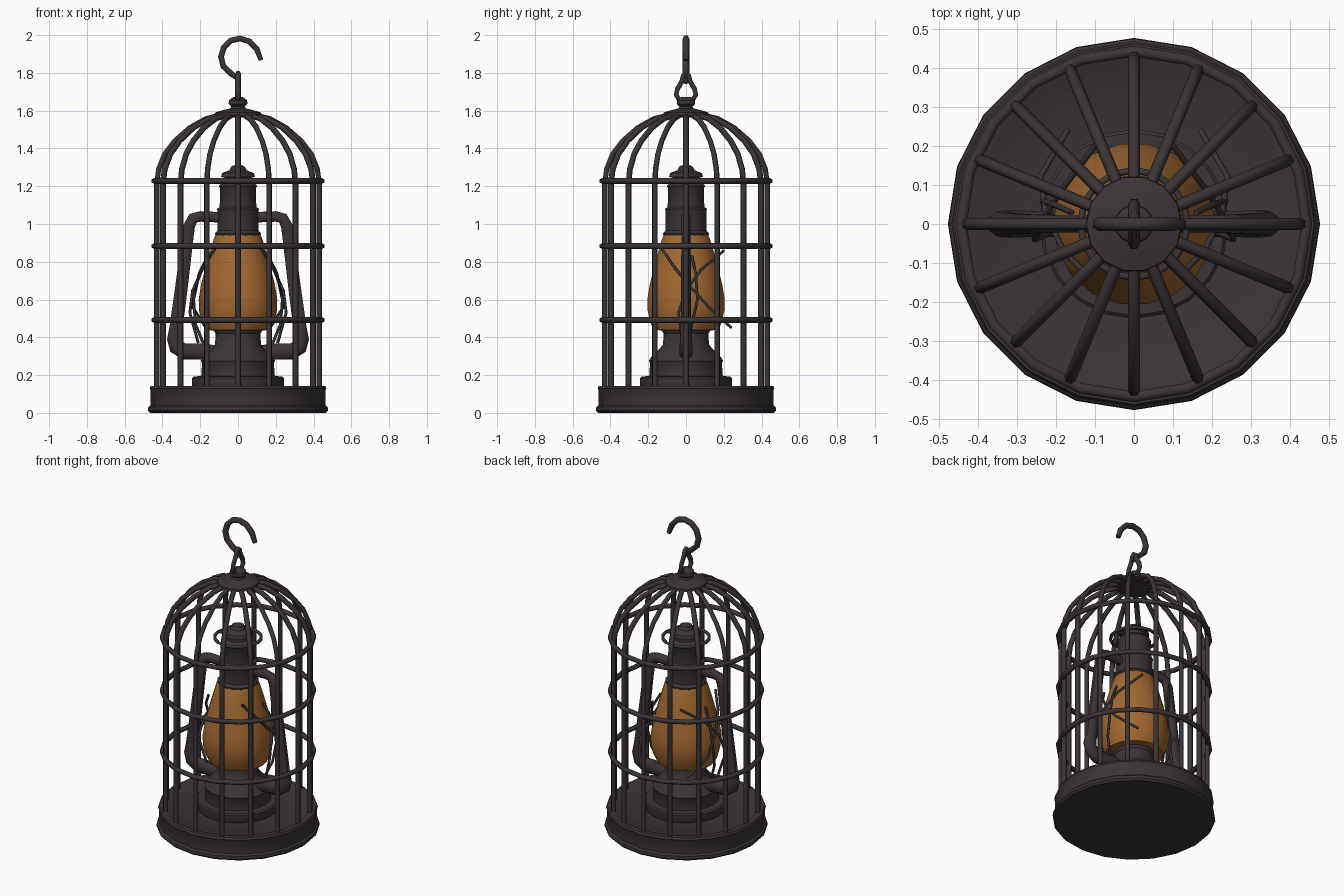
import bpy, bmesh, math
from mathutils import Vector

if "Cube" in bpy.data.objects:
    bpy.data.objects.remove(bpy.data.objects["Cube"])


def material(name, rgb):
    m = bpy.data.materials.new(name)
    m.diffuse_color = (*rgb, 1)
    m.use_nodes = True
    m.node_tree.nodes["Principled BSDF"].inputs["Base Color"].default_value = m.diffuse_color
    return m


IRON = material("dark_iron", (0.043, 0.035, 0.036))
AMBER = material("amber_glass", (0.36, 0.138, 0.03))


def finish(name, bm, mat, angle=40):
    bmesh.ops.recalc_face_normals(bm, faces=bm.faces)
    me = bpy.data.meshes.new(name)
    bm.to_mesh(me)
    bm.free()
    me.materials.append(mat)
    me.shade_smooth()
    me.set_sharp_from_angle(angle=math.radians(angle))
    ob = bpy.data.objects.new(name, me)
    bpy.context.scene.collection.objects.link(ob)
    return ob


def skin(bm, rings, closed=False):
    """Join rings of vertices with quads, capping open ends."""
    n = len(rings[0])
    pairs = list(zip(rings, rings[1:]))
    if closed:
        pairs.append((rings[-1], rings[0]))
    for a, b in pairs:
        for i in range(n):
            j = (i + 1) % n
            bm.faces.new((a[i], a[j], b[j], b[i]))
    if not closed:
        bm.faces.new(rings[0])
        bm.faces.new(rings[-1])


def lathe(name, profile, mat, sides=20, angle=40):
    """Revolve (radius, height) points around z."""
    bm = bmesh.new()
    rings = []
    for r, z in profile:
        rings.append([bm.verts.new((r * math.cos(2 * math.pi * i / sides),
                                    r * math.sin(2 * math.pi * i / sides), z))
                      for i in range(sides)])
    skin(bm, rings)
    return finish(name, bm, mat, angle)


def add_tube(bm, pts, r, ref, closed=False, sides=6, flat=1.0):
    """Sweep a round section along pts; r is one radius or one per point."""
    pts = [Vector(p) for p in pts]
    n = len(pts)
    rings = []
    for k, p in enumerate(pts):
        if closed:
            t = pts[(k + 1) % n] - pts[k - 1]
        else:
            t = pts[min(k + 1, n - 1)] - pts[max(k - 1, 0)]
        t.normalize()
        u = t.cross(Vector(ref)).normalized()
        v = u.cross(t)
        rad = r[k] if isinstance(r, (list, tuple)) else r
        ring = []
        for i in range(sides):
            a = 2 * math.pi * (i + 0.5) / sides
            ring.append(bm.verts.new(p + u * rad * math.cos(a) + v * rad * flat * math.sin(a)))
        rings.append(ring)
    skin(bm, rings, closed)


def circle(r, z, n=20):
    return [(r * math.cos(2 * math.pi * i / n), r * math.sin(2 * math.pi * i / n), z)
            for i in range(n)]


# Cage base: shallow tray with a thin raised rim
lathe("cage_base", [(0.465, 0.0), (0.477, 0.012), (0.475, 0.03), (0.464, 0.04), (0.463, 0.12),
                    (0.468, 0.13), (0.462, 0.143), (0.43, 0.143), (0.415, 0.132),
                    (0.2, 0.135)], IRON)

# Sixteen cage bars bending into the dome
bar = [(0.43, 0.12), (0.43, 0.6), (0.43, 1.22), (0.42, 1.29), (0.388, 1.37), (0.335, 1.44),
       (0.255, 1.51), (0.17, 1.557), (0.08, 1.58)]
bm = bmesh.new()
for k in range(16):
    a = 2 * math.pi * k / 16
    c, s = math.cos(a), math.sin(a)
    add_tube(bm, [(r * c, r * s, z) for r, z in bar], 0.0155, (-s, c, 0))
finish("cage_bars", bm, IRON, 65)

# Horizontal cage hoops
bm = bmesh.new()
for z in (0.492, 0.883, 1.228):
    add_tube(bm, circle(0.443, z), 0.016, (0, 0, 1), closed=True)
finish("cage_hoops", bm, IRON, 65)

# Crown plate and knob on top of the dome
lathe("cage_crown", [(0.1, 1.565), (0.125, 1.575), (0.122, 1.59), (0.08, 1.603), (0.04, 1.612),
                     (0.036, 1.622), (0.05, 1.635), (0.048, 1.655), (0.025, 1.672)], IRON, 14)

# Teardrop link, lying in the y-z plane
half = [(0.03, 1.645), (0.052, 1.685), (0.045, 1.715), (0.022, 1.755), (0.014, 1.785)]
loop = [(0, y, z) for y, z in half] + [(0, 0, 1.797)] + [(0, -y, z) for y, z in half[::-1]]
bm = bmesh.new()
add_tube(bm, loop, 0.015, (1, 0, 0), closed=True)
finish("hanging_link", bm, IRON, 65)

# Hook, lying in the x-z plane
hook = [(0.008, 1.745), (-0.002, 1.77), (-0.035, 1.795), (-0.078, 1.835), (-0.09, 1.885),
        (-0.075, 1.935), (-0.038, 1.971), (0.01, 1.982), (0.06, 1.967), (0.1, 1.925), (0.122, 1.867)]
bm = bmesh.new()
add_tube(bm, [(x, 0, z) for x, z in hook], [0.01, 0.013] + [0.018] * 8 + [0.014], (0, 1, 0))
finish("hook", bm, IRON, 65)

# Lantern fuel tank and burner collar
lathe("lantern_tank", [(0.235, 0.13), (0.243, 0.145), (0.243, 0.185), (0.235, 0.193), (0.195, 0.195),
                       (0.19, 0.265), (0.197, 0.275), (0.185, 0.295), (0.15, 0.33), (0.122, 0.36),
                       (0.118, 0.42), (0.13, 0.435), (0.13, 0.45)], IRON)

# Amber glass globe
lathe("glass_globe", [(0.12, 0.435), (0.172, 0.44), (0.19, 0.475), (0.206, 0.54), (0.208, 0.6),
                      (0.195, 0.68), (0.172, 0.77), (0.147, 0.86), (0.127, 0.925), (0.115, 0.95)],
      AMBER, 18, 30)

# Chimney with stepped cap
lathe("lantern_chimney", [(0.118, 0.935), (0.122, 0.95), (0.108, 0.965), (0.108, 1.07), (0.112, 1.08),
                          (0.097, 1.09), (0.095, 1.19), (0.102, 1.2), (0.09, 1.215), (0.072, 1.225),
                          (0.072, 1.245), (0.09, 1.25), (0.083, 1.27), (0.045, 1.285),
                          (0.035, 1.305), (0.015, 1.312)], IRON, 16)

# Flat lifting ring around the chimney cap
bm = bmesh.new()
add_tube(bm, circle(0.138, 1.225, 16), 0.01, (0, 0, 1), closed=True)
for s in (-1, 1):
    add_tube(bm, [(s * 0.07, 0, 1.225), (s * 0.14, 0, 1.225)], 0.01, (0, 0, 1))
finish("lifting_ring", bm, IRON, 65)

# Side air tubes, mirrored left and right
side = [(0.08, 1.035), (0.2, 1.04), (0.238, 1.03), (0.258, 0.99), (0.266, 0.93), (0.3, 0.66),
        (0.328, 0.45), (0.337, 0.39), (0.325, 0.35), (0.285, 0.325), (0.2, 0.325), (0.1, 0.315)]
rad = [0.03, 0.03, 0.032, 0.033, 0.033, 0.036, 0.038, 0.042, 0.046, 0.046, 0.045, 0.045]
bm = bmesh.new()
for s in (-1, 1):
    add_tube(bm, [(s * x, 0, z) for x, z in side], rad, (0, 1, 0), sides=8, flat=0.8)
finish("side_tubes", bm, IRON, 50)

# Crossed guard wires on each side of the globe
wires = [
    [(0.12, -0.13, 0.87), (0.18, -0.07, 0.78), (0.225, 0.02, 0.67), (0.24, 0.12, 0.56), (0.17, 0.24, 0.45)],
    [(0.1, 0.2, 0.86), (0.19, 0.08, 0.76), (0.24, 0.0, 0.65), (0.255, -0.04, 0.53), (0.21, -0.02, 0.37)],
    [(0.16, 0.03, 0.83), (0.205, 0.05, 0.74), (0.235, 0.06, 0.6), (0.225, 0.03, 0.47), (0.18, 0.0, 0.36)],
]
bm = bmesh.new()
for s in (-1, 1):
    for w in wires:
        add_tube(bm, [(s * x, y, z) for x, y, z in w], 0.008, (1, 0, 0), sides=5)
finish("guard_wires", bm, IRON, 80)
